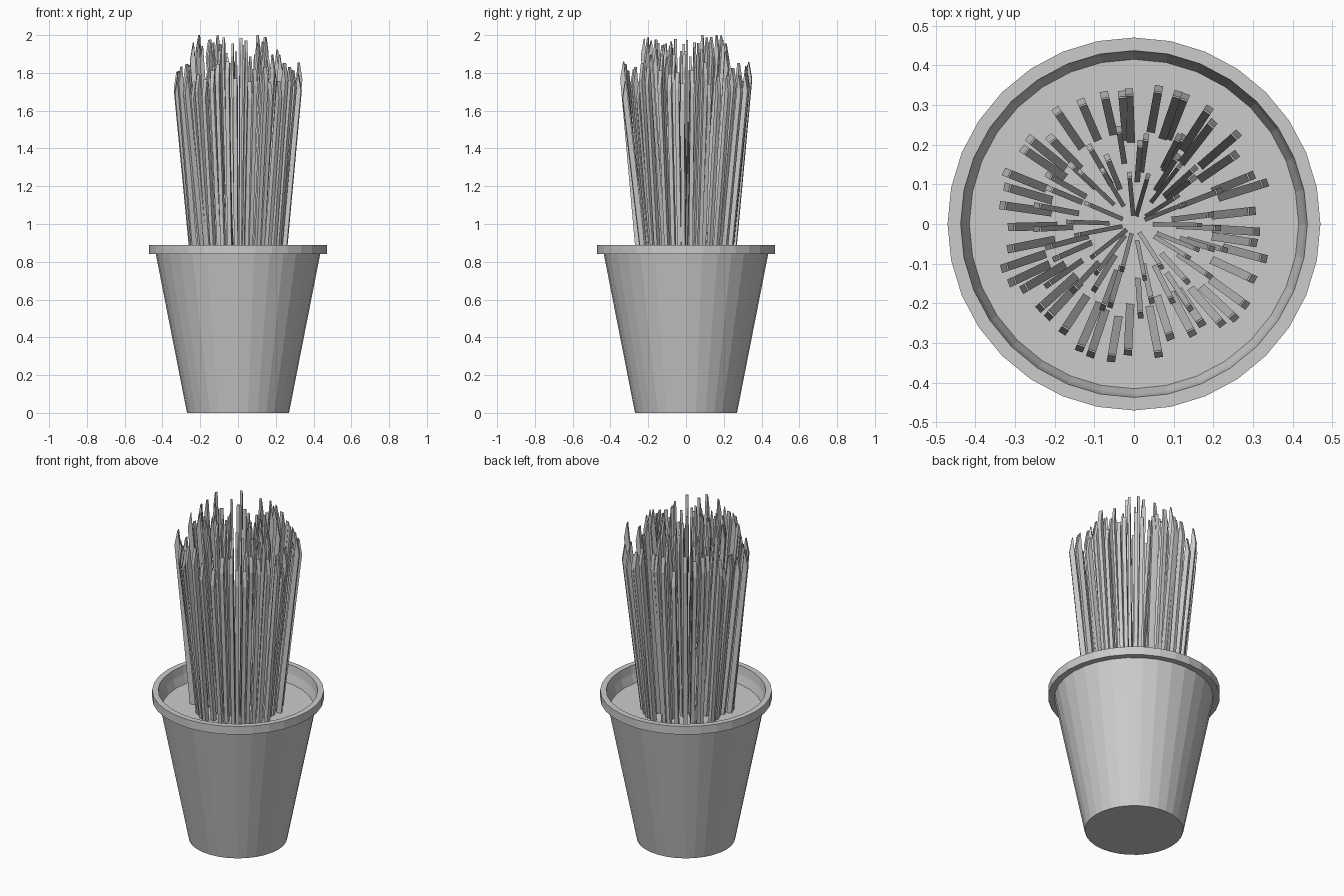
import bpy, bmesh, math, random
from mathutils import Vector

if "Cube" in bpy.data.objects:
    bpy.data.objects.remove(bpy.data.objects["Cube"])

random.seed(11)


def material(name, r, g, b):
    m = bpy.data.materials.new(name)
    m.diffuse_color = (r, g, b, 1)
    m.use_nodes = True
    m.node_tree.nodes["Principled BSDF"].inputs["Base Color"].default_value = m.diffuse_color
    return m


GREY = material("plain grey", 0.6, 0.6, 0.6)
SIDES = 32


def finish(name, bm):
    bmesh.ops.recalc_face_normals(bm, faces=bm.faces)
    me = bpy.data.meshes.new(name)
    bm.to_mesh(me)
    bm.free()
    me.materials.append(GREY)
    ob = bpy.data.objects.new(name, me)
    bpy.context.collection.objects.link(ob)
    return ob


def lathe(name, profile):
    """Spin a (radius, z) profile around z and close both ends."""
    bm = bmesh.new()
    rings = []
    for r, z in profile:
        rings.append([bm.verts.new((r * math.sin(2 * math.pi * i / SIDES),
                                    r * math.cos(2 * math.pi * i / SIDES), z))
                      for i in range(SIDES)])
    for a, b in zip(rings, rings[1:]):
        for i in range(SIDES):
            j = (i + 1) % SIDES
            bm.faces.new((a[j], a[i], b[i], b[j]))
    bm.faces.new(rings[0])
    bm.faces.new(rings[-1][::-1])
    return finish(name, bm)


# Pot: base, tapered wall, overhanging rim, inner wall and soil floor
lathe("pot_with_soil", [(0.27, 0), (0.435, 0.84), (0.47, 0.84), (0.47, 0.89),
                        (0.437, 0.89), (0.43, 0.84), (0.415, 0.79)])


# Grass: slim leaning bars whose outer face slants in to a chisel tip
def blade(bm, angle, r_soil, r_top, z_top, width, depth, twist):
    out = Vector((math.cos(angle), math.sin(angle), 0))
    side = Vector((-math.sin(angle + twist), math.cos(angle + twist), 0))
    slope = (r_top - r_soil) / (z_top - 0.79)
    z_shoulder = z_top - 0.09
    # (inner radius, outer radius, z) for each cross-section
    sections = []
    for z in (0.01, z_shoulder):
        r = r_soil + slope * (z - 0.79)
        sections.append((r, r + depth, z))
    sections.append((r_top, r_top + 0.004, z_top))
    prev = None
    for r_in, r_out, z in sections:
        up = Vector((0, 0, z))
        ring = [bm.verts.new(out * r + side * s * width / 2 + up)
                for r, s in ((r_in, -1), (r_out, -1), (r_out, 1), (r_in, 1))]
        if prev:
            for i in range(4):
                j = (i + 1) % 4
                bm.faces.new((prev[i], prev[j], ring[j], ring[i]))
        else:
            bm.faces.new(ring[::-1])
        prev = ring
    bm.faces.new(prev)


bm = bmesh.new()
# rings: count, soil radius range, lean, tip height range, width, depth
for count, r0, r1, lean, z0, z1, width, depth in (
        (18, 0.02, 0.07, 0.09, 1.86, 1.98, 0.011, 0.024),
        (32, 0.09, 0.16, 0.08, 1.85, 2.00, 0.014, 0.026),
        (44, 0.19, 0.24, 0.10, 1.74, 1.86, 0.021, 0.028)):
    for i in range(count):
        a = 2 * math.pi * (i + random.uniform(-0.45, 0.45)) / count
        r = random.uniform(r0, r1)
        blade(bm, a, r, min(0.335, r + lean + random.uniform(-0.01, 0.02)),
              random.uniform(z0, z1), width, depth, random.uniform(-0.1, 0.1))
blade(bm, 1.0, 0.1, 0.19, 2.0, 0.014, 0.026, 0)
finish("grass_blades", bm)
